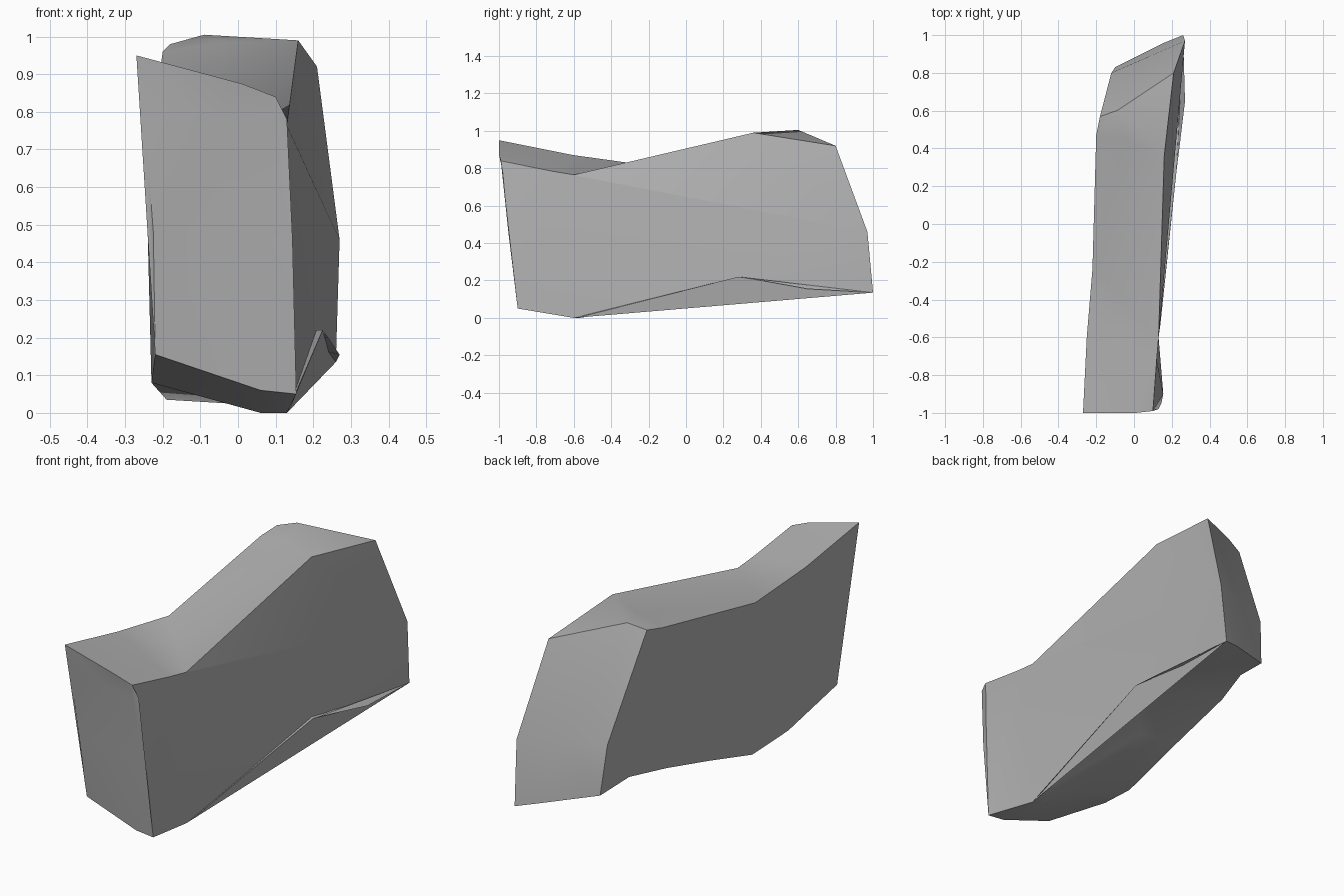
import bpy, bmesh, math
from mathutils import Vector

default = bpy.data.objects.get("Cube")
if default:
    bpy.data.objects.remove(default, do_unlink=True)

# One flat stone colour
stone = bpy.data.materials.new("grey stone")
stone.use_nodes = True
grey = (0.45, 0.45, 0.45, 1)
stone.diffuse_color = grey
stone.node_tree.nodes["Principled BSDF"].inputs["Base Color"].default_value = grey

# Strips around the slab: right edge (-x), left edge (+x), optional middle point
strips = [
    # top, front to back
    ((-.27, -1, .95), (.10, -.99, .84), (.01, -1, .875)),
    ((-.25, -.6, .87), (.12, -.72, .785), None),
    ((-.22, -.24, .82), (.13, -.6, .765), None),
    ((-.20, .47, .96), (.16, .36, .99), (-.04, .45, .985)),
    ((-.18, .57, .98), (.21, .8, .92), (-.09, .6, 1.005)),
    # back, downward
    ((-.12, .8, .47), (.27, .97, .46), None),
    ((-.10, .83, .22), (.26, 1, .135), (.16, .96, .16)),
    # underside, back to front
    ((-.13, .64, .25), (.27, .65, .155), None),
    ((-.19, .43, .23), (.24, .4, .2), None),
    ((-.19, .1, .14), (.225, .28, .22), (.02, .07, .12)),
    ((-.19, -.26, .035), (.14, -.53, .015), None),
    ((-.23, -.49, .08), (.13, -.6, 0), (.06, -.57, 0)),
    # front, upward
    ((-.22, -.895, .155), (.155, -.9, .05), (.06, -.9, .06)),
    ((-.225, -.95, .48), (.145, -.95, .46), None),
    ((-.25, -.985, .81), (.13, -.98, .78), None),
]

bm = bmesh.new()
rows = []
for right, left, middle in strips:
    right, left = Vector(right), Vector(left)
    middle = Vector(middle) if middle else (right + left) / 2
    rows.append([bm.verts.new(p) for p in (right, middle, left)])

# Band of faces round the rim
for row, following in zip(rows, rows[1:] + rows[:1]):
    for i in range(2):
        bm.faces.new((row[i], row[i + 1], following[i + 1], following[i]))
bmesh.ops.triangulate(bm, faces=bm.faces[:], quad_method='SHORT_EDGE')

# Broad sides
sides = [bm.faces.new([row[i] for row in rows]) for i in (0, 2)]
bmesh.ops.triangulate(bm, faces=sides, ngon_method='BEAUTY')
bmesh.ops.recalc_face_normals(bm, faces=bm.faces[:])

mesh = bpy.data.meshes.new("rock_slab")
bm.to_mesh(mesh)
bm.free()
mesh.materials.append(stone)
rock = bpy.data.objects.new("rock_slab", mesh)
bpy.context.collection.objects.link(rock)

# Soft facets with crisp breaks
bpy.context.view_layer.objects.active = rock
rock.select_set(True)
bpy.ops.object.shade_smooth_by_angle(angle=math.radians(30))
